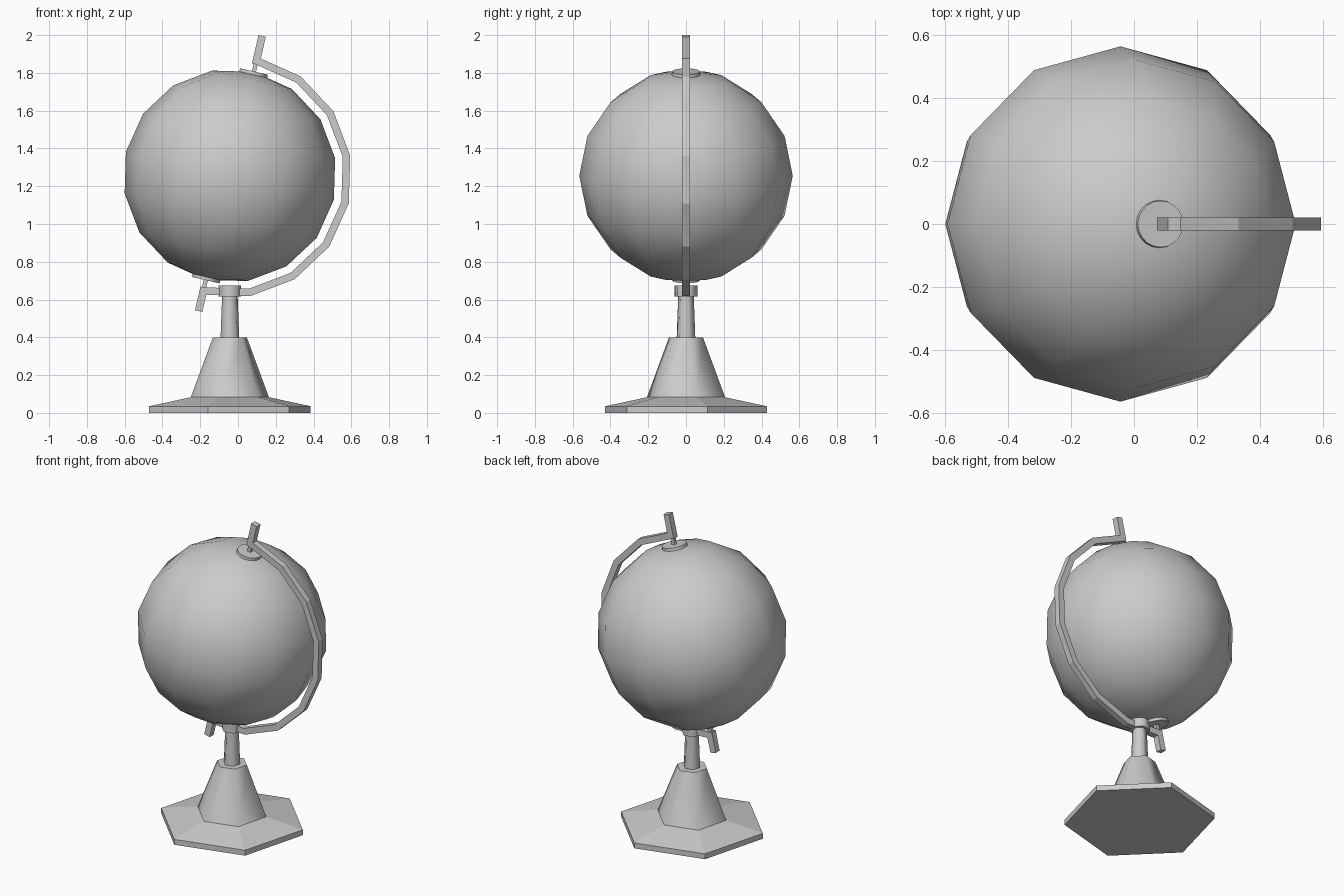
import bpy, bmesh, math
from mathutils import Matrix, Vector

if "Cube" in bpy.data.objects:
    bpy.data.objects.remove(bpy.data.objects["Cube"], do_unlink=True)

CX, CZ = -0.043, 1.255          # globe centre
TILT = math.radians(13)
RADIUS = 0.565
STEP = math.radians(22.5)
BAR = 0.02                      # half width of the arm bar
TILTED = Matrix.Translation((CX, 0, CZ)) @ Matrix.Rotation(TILT, 4, 'Y')
UPRIGHT = Matrix.Translation((CX, 0, 0))

grey = bpy.data.materials.new("light_grey")
grey.use_nodes = True
colour = (0.6, 0.6, 0.6, 1)
grey.diffuse_color = colour
grey.node_tree.nodes["Principled BSDF"].inputs["Base Color"].default_value = colour


def finish(bm, name, matrix):
    bmesh.ops.recalc_face_normals(bm, faces=bm.faces)
    mesh = bpy.data.meshes.new(name)
    bm.to_mesh(mesh)
    bm.free()
    mesh.materials.append(grey)
    ob = bpy.data.objects.new(name, mesh)
    ob.matrix_world = matrix
    bpy.context.collection.objects.link(ob)
    return ob


def bridge(bm, rings, smooth=False):
    """Skin a row of equal rings and close both ends."""
    n = len(rings[0])
    for a, b in zip(rings, rings[1:]):
        for i in range(n):
            j = (i + 1) % n
            bm.faces.new((a[i], a[j], b[j], b[i])).smooth = smooth
    bm.faces.new(rings[0])
    bm.faces.new(rings[-1])
    if smooth:
        for ring in rings:
            for i in range(n):
                edge = bm.edges.get((ring[i], ring[(i + 1) % n]))
                edge.smooth = False


def lathe(name, profile, sides, matrix, turn=0, smooth=True):
    bm = bmesh.new()
    rings = []
    for r, z in profile:
        angles = [turn + math.tau * i / sides for i in range(sides)]
        rings.append([bm.verts.new((r * math.cos(a), r * math.sin(a), z)) for a in angles])
    bridge(bm, rings, smooth)
    return finish(bm, name, matrix)


def post(name, half, low, high):
    """Square post along the globe axis."""
    r = half * math.sqrt(2)
    return lathe(name, [(r, low), (r, high)], 4, TILTED, math.pi / 4, False)


# Six-sided stand
HEX = math.radians(15)
lathe("base_plate", [(0.443, 0), (0.443, 0.035), (0.214, 0.083)], 6, UPRIGHT, HEX, False)
lathe("stand_cone", [(0.214, 0.083), (0.093, 0.4)], 6, UPRIGHT, HEX)
lathe("stand_column", [(0.051, 0.4), (0.041, 0.66)], 6, UPRIGHT, HEX)
lathe("stand_collar", [(0.062, 0.617), (0.062, 0.675)], 6, UPRIGHT, HEX)

# Tilted globe
bm = bmesh.new()
bmesh.ops.create_uvsphere(bm, u_segments=12, v_segments=8, radius=RADIUS)
for face in bm.faces:
    face.smooth = True
finish(bm, "globe", TILTED)

# Meridian arm: square bar bent round one side
bm = bmesh.new()
rings = []
for k in range(9):
    out = Vector((math.sin(k * STEP), 0, math.cos(k * STEP)))
    corners = [(-1, -1), (1, -1), (1, 1), (-1, 1)]
    rings.append([bm.verts.new(out * (0.626 + BAR * u) + Vector((0, BAR * v, 0)))
                  for u, v in corners])
bridge(bm, rings)
finish(bm, "meridian_arm", TILTED)

# Pole caps, pins and handles at both ends of the axis
for label, s, reach in (("top", 1, 0.76), ("bottom", -1, 0.735)):
    lathe(label + "_cap", [(0.076, s * (RADIUS - 0.017)), (0.074, s * (RADIUS + 0.002))], 20, TILTED)
    post(label + "_pin", 0.011, s * (RADIUS - 0.01), s * 0.61)
    post(label + "_handle", BAR, s * 0.606, s * reach)
